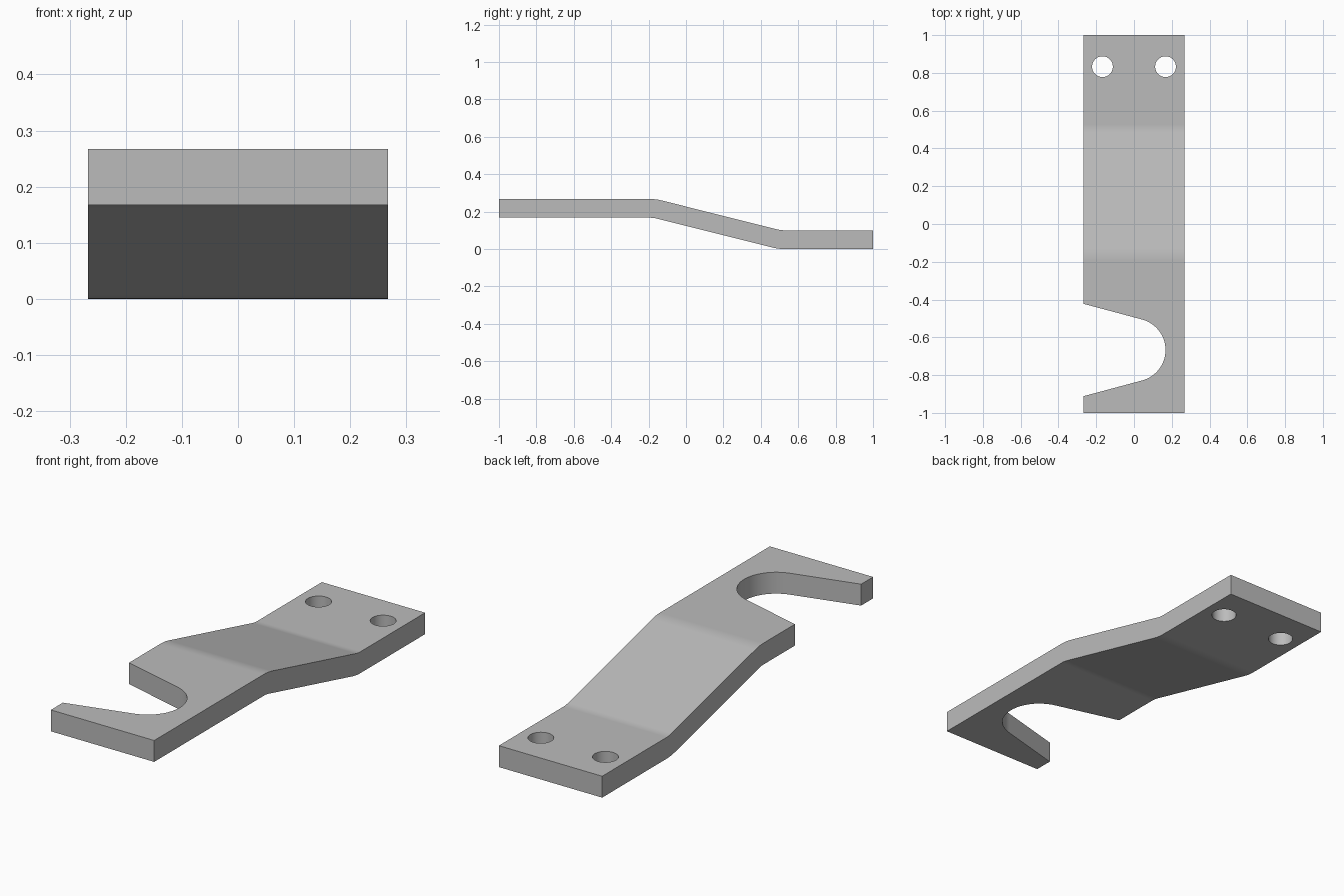
import bpy, bmesh
from math import sin, cos, tan, atan2, radians, tau

cube = bpy.data.objects.get("Cube")
if cube:
    bpy.data.objects.remove(cube, do_unlink=True)

HALF_W = 0.267      # half width of the strip
HALF_T = 0.05       # half thickness
BEND_R = 0.2        # bend radius at mid thickness
SLOT_Y, SLOT_R = -0.667, 0.167
HOLE_X, HOLE_Y, HOLE_R = 0.167, 0.833, 0.055

steel = bpy.data.materials.new("plain_grey_steel")
steel.use_nodes = True
grey = (0.5, 0.5, 0.5, 1)
steel.diffuse_color = grey
steel.node_tree.nodes["Principled BSDF"].inputs["Base Color"].default_value = grey


def prism(name, points, offset):
    """Face through the 3D points, extruded along offset."""
    bm = bmesh.new()
    face = bm.faces.new([bm.verts.new(p) for p in points])
    ext = bmesh.ops.extrude_face_region(bm, geom=[face])
    moved = [v for v in ext["geom"] if isinstance(v, bmesh.types.BMVert)]
    bmesh.ops.translate(bm, verts=moved, vec=offset)
    bmesh.ops.recalc_face_normals(bm, faces=bm.faces)
    mesh = bpy.data.meshes.new(name)
    bm.to_mesh(mesh)
    bm.free()
    mesh.materials.append(steel)
    obj = bpy.data.objects.new(name, mesh)
    bpy.context.collection.objects.link(obj)
    return obj


def arc(cx, cy, r, start, end, steps):
    angles = [start + (end - start) * i / steps for i in range(steps + 1)]
    return [(cx + r * cos(a), cy + r * sin(a)) for a in angles]


# Joggled strip: centre line with its normal angle at each point
front_y, front_z, back_y, back_z = -0.167, 0.217, 0.5, 0.05
slope = atan2(front_z - back_z, back_y - front_y)
run = BEND_R * tan(slope / 2)
STEPS = 8
line = [(-1, front_z, 0)]
for i in range(STEPS + 1):
    a = slope * i / STEPS
    line.append((front_y - run + BEND_R * sin(a),
                 front_z - BEND_R + BEND_R * cos(a), a))
for i in range(STEPS + 1):
    a = slope * (1 - i / STEPS)
    line.append((back_y + run - BEND_R * sin(a),
                 back_z + BEND_R - BEND_R * cos(a), a))
line.append((1, back_z, 0))


def side(t):
    return [(-HALF_W, y + t * sin(a), z + t * cos(a)) for y, z, a in line]


bracket = prism("bracket_strip", side(HALF_T) + side(-HALF_T)[::-1],
                (2 * HALF_W, 0, 0))

# Flared slot, open on the right side
flare = radians(15)
quarter = tau / 4
curve = arc(0, SLOT_Y, SLOT_R, flare - quarter, quarter - flare, 32)
tx, ty = curve[-1]
mouth_x = -0.4
mouth = ty - SLOT_Y + (tx - mouth_x) * tan(flare)
outline = curve + [(mouth_x, SLOT_Y + mouth), (mouth_x, SLOT_Y - mouth)]
outlines = {"slot_cutter": outline}

# Pair of bolt holes at the back
for label, s in (("left", 1), ("right", -1)):
    outlines[label + "_hole_cutter"] = arc(s * HOLE_X, HOLE_Y, HOLE_R, 0, tau, 40)[:-1]

# Cut the openings
cutters = []
for name, pts in outlines.items():
    cutter = prism(name, [(x, y, -0.2) for x, y in pts], (0, 0, 0.8))
    cutter.hide_render = True
    cutters.append(cutter)
    mod = bracket.modifiers.new(name, 'BOOLEAN')
    mod.operation = 'DIFFERENCE'
    mod.solver = 'EXACT'
    mod.object = cutter

bpy.ops.object.select_all(action='DESELECT')
bpy.context.view_layer.objects.active = bracket
bracket.select_set(True)
for mod in list(bracket.modifiers):
    bpy.ops.object.modifier_apply(modifier=mod.name)
for cutter in cutters:
    bpy.data.objects.remove(cutter, do_unlink=True)

# Smooth bends and bores, crisp edges, flat large faces
bpy.ops.object.shade_smooth_by_angle(angle=radians(12))
weighted = bracket.modifiers.new("flat_faces", 'WEIGHTED_NORMAL')
weighted.keep_sharp = True
